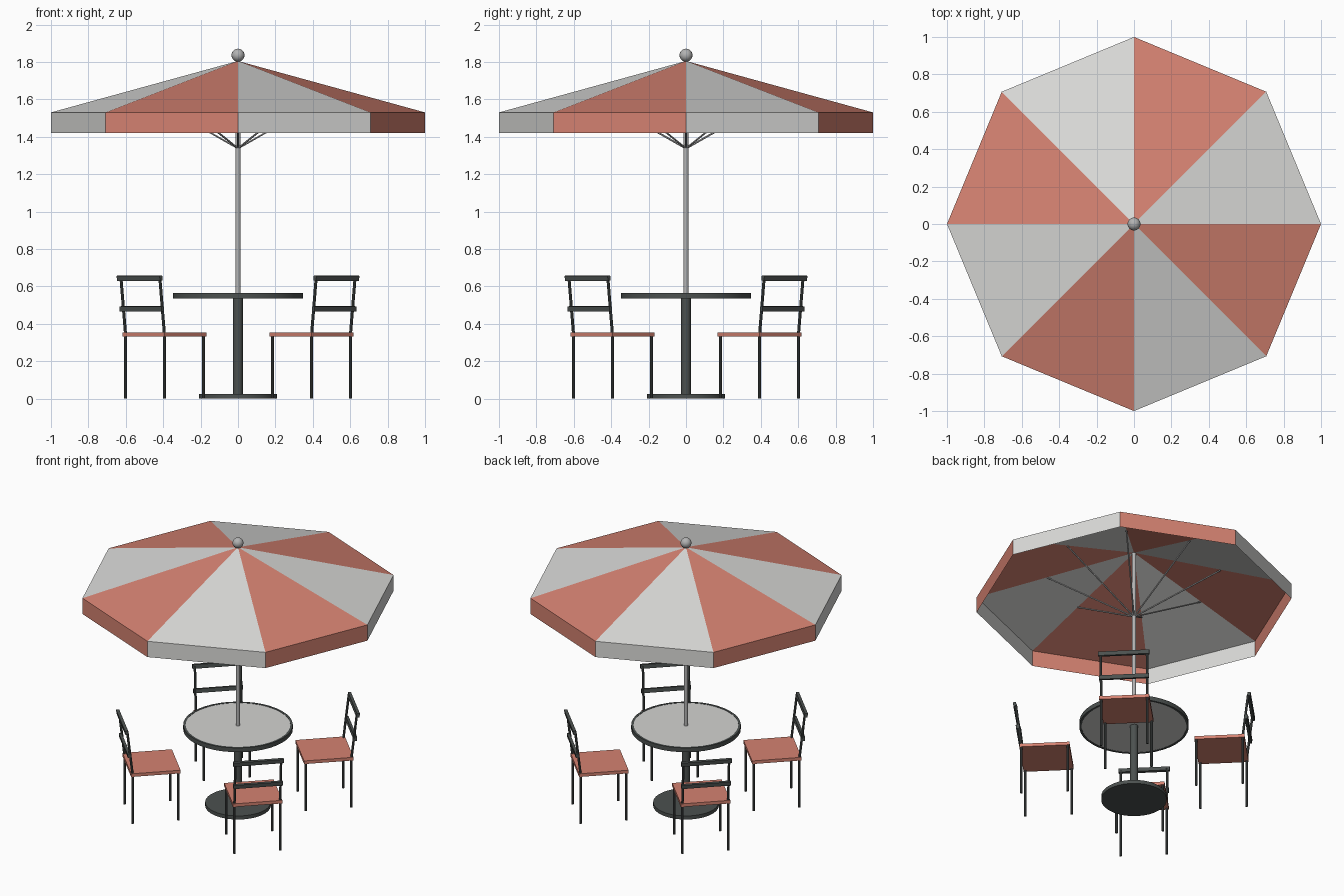
import bpy, bmesh, math
from mathutils import Vector, Matrix

if "Cube" in bpy.data.objects:
    bpy.data.objects.remove(bpy.data.objects["Cube"])


def material(name, rgb):
    m = bpy.data.materials.new(name)
    m.diffuse_color = (*rgb, 1)
    m.use_nodes = True
    m.node_tree.nodes["Principled BSDF"].inputs["Base Color"].default_value = m.diffuse_color
    return m


WHITE = material("off_white_fabric", (0.70, 0.70, 0.685))
RED = material("coral_red", (0.66, 0.222, 0.165))
DARK = material("dark_iron", (0.072, 0.082, 0.079))
METAL = material("grey_metal", (0.45, 0.45, 0.45))
TOP = material("light_grey_top", (0.65, 0.65, 0.64))


def finish(name, bm, mats, smooth=False):
    me = bpy.data.meshes.new(name)
    bm.to_mesh(me)
    bm.free()
    for m in mats:
        me.materials.append(m)
    ob = bpy.data.objects.new(name, me)
    bpy.context.collection.objects.link(ob)
    if smooth:
        bpy.ops.object.select_all(action='DESELECT')
        ob.select_set(True)
        bpy.context.view_layer.objects.active = ob
        bpy.ops.object.shade_smooth_by_angle(angle=math.radians(40))
    return ob


def rod(name, a, b, r, mat, sides=12, frame=Matrix()):
    # round bar between two points
    a, b = frame @ Vector(a), frame @ Vector(b)
    d = b - a
    bm = bmesh.new()
    bmesh.ops.create_cone(bm, cap_ends=True, segments=sides, radius1=r, radius2=r, depth=d.length)
    rot = Vector((0, 0, 1)).rotation_difference(d).to_matrix().to_4x4()
    bm.transform(Matrix.Translation((a + b) / 2) @ rot)
    return finish(name, bm, [mat], sides > 8)


def box(name, centre, size, mat, frame, tilt=0.0):
    bm = bmesh.new()
    bmesh.ops.create_cube(bm, size=1)
    bm.transform(frame @ Matrix.Translation(centre) @ Matrix.Rotation(tilt, 4, 'Y')
                 @ Matrix.Diagonal((*size, 1)))
    return finish(name, bm, [mat])


def ring_point(i, r, z):
    a = math.radians(45 * i)
    return (r * math.cos(a), r * math.sin(a), z)


# Canopy: eight panels with hanging valance, alternating colours
bm = bmesh.new()
apex = bm.verts.new((0, 0, 1.805))
rim = [bm.verts.new(ring_point(i, 1, 1.53)) for i in range(8)]
hem = [bm.verts.new(ring_point(i, 1, 1.42)) for i in range(8)]
for i in range(8):
    j = (i + 1) % 8
    for f in (bm.faces.new((apex, rim[i], rim[j])),
              bm.faces.new((rim[i], hem[i], hem[j], rim[j]))):
        f.material_index = i % 2
finish("canopy", bm, [WHITE, RED])

# Pole, finial and struts
rod("pole", (0, 0, 0.53), (0, 0, 1.80), 0.0135, METAL, 16)
bm = bmesh.new()
bmesh.ops.create_uvsphere(bm, u_segments=16, v_segments=10, radius=0.035)
bm.transform(Matrix.Translation((0, 0, 1.836)))
finish("finial", bm, [METAL], True)
for i in range(8):
    rod("strut", ring_point(i, 0.008, 1.342), ring_point(i, 0.55, 1.65), 0.005, METAL, 6)

# Table: base disc, column, top disc and rim band
rod("table_base", (0, 0, 0), (0, 0, 0.025), 0.208, DARK, 32)
rod("table_column", (0, 0, 0.02), (0, 0, 0.54), 0.026, DARK, 12)
rod("table_top", (0, 0, 0.537), (0, 0, 0.563), 0.335, TOP, 40)
bm = bmesh.new()
profile = [(0.332, 0.535), (0.347, 0.535), (0.347, 0.565), (0.332, 0.565)]
vs = [bm.verts.new((r, 0, z)) for r, z in profile]
es = [bm.edges.new((vs[k], vs[(k + 1) % 4])) for k in range(4)]
bmesh.ops.spin(bm, geom=vs + es, axis=(0, 0, 1), cent=(0, 0, 0), angle=2 * math.pi,
               steps=40, use_merge=True)
bmesh.ops.remove_doubles(bm, verts=bm.verts, dist=1e-5)
bmesh.ops.recalc_face_normals(bm, faces=bm.faces)
finish("table_rim", bm, [DARK], True)

# Four chairs on the diagonals, local x points outward
LEG = 0.147
for k in range(4):
    frame = Matrix.Rotation(math.radians(45 + 90 * k), 4, 'Z') @ Matrix.Translation((0.556, 0, 0))
    box("seat", (0, 0, 0.342), (0.318, 0.318, 0.022), RED, frame)
    for s in (-1, 1):
        y = s * LEG
        rod("front_leg", (-LEG, y, 0), (-LEG, y, 0.335), 0.008, DARK, 8, frame)
        rod("back_leg", (LEG, y, 0), (LEG, y, 0.345), 0.008, DARK, 8, frame)
        rod("back_post", (LEG, y, 0.34), (LEG + 0.035, y, 0.645), 0.008, DARK, 8, frame)
    box("middle_rail", (0.172, 0, 0.48), (0.018, 0.318, 0.027), DARK, frame, 0.11)
    box("top_rail", (0.188, 0, 0.644), (0.020, 0.325, 0.027), DARK, frame, 0.11)
